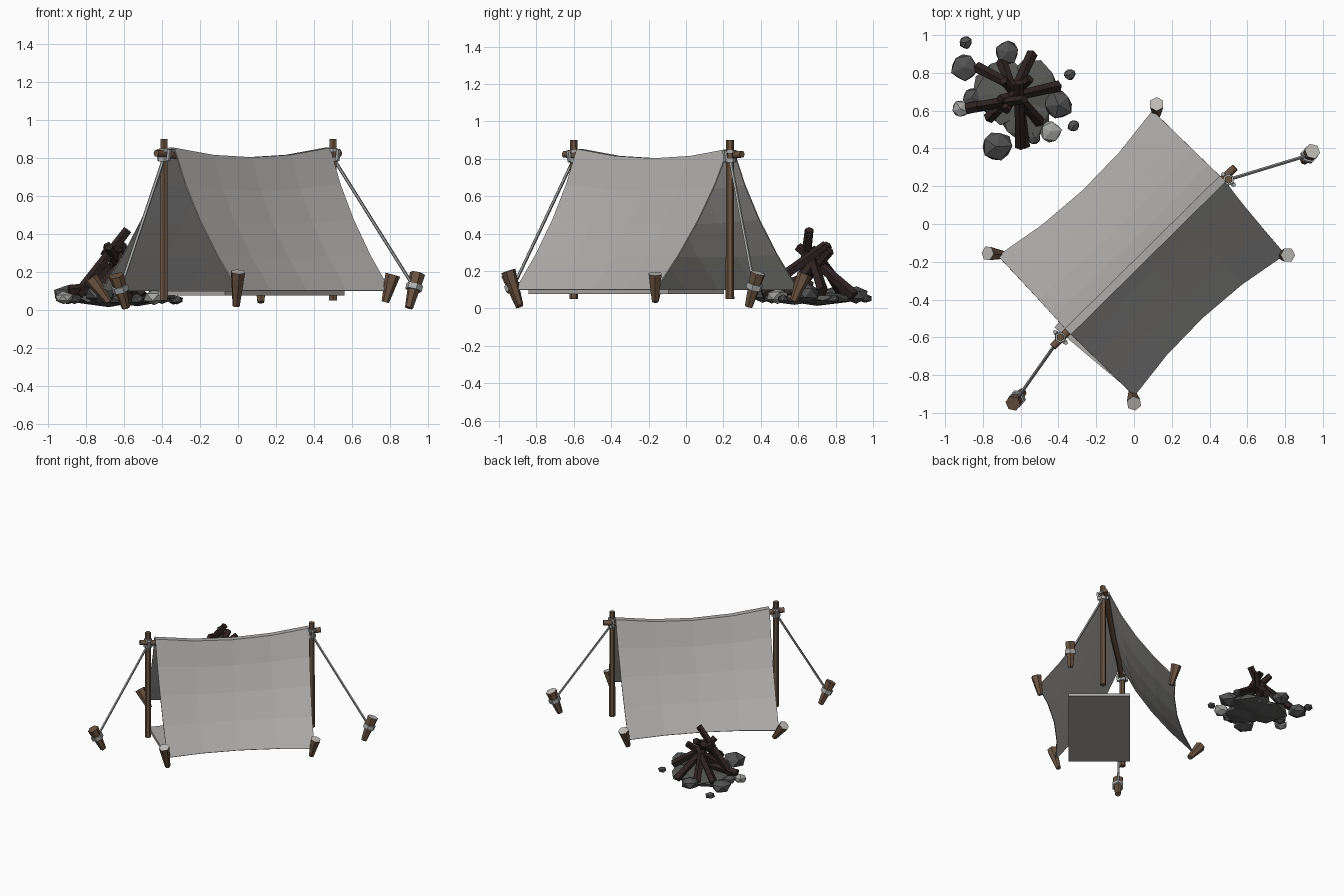
import bpy, bmesh, math, random
from mathutils import Vector, Matrix

if "Cube" in bpy.data.objects:
    bpy.data.objects.remove(bpy.data.objects["Cube"])

random.seed(4)


def material(name, rgb):
    m = bpy.data.materials.new(name)
    m.diffuse_color = (*rgb, 1)
    m.use_nodes = True
    m.node_tree.nodes["Principled BSDF"].inputs["Base Color"].default_value = m.diffuse_color
    return m


CANVAS = material("grey canvas", (0.42, 0.41, 0.40))
WOOD = material("brown wood", (0.15, 0.09, 0.055))
CUT = material("pale cut wood", (0.52, 0.50, 0.47))
ROPE = material("grey rope", (0.42, 0.43, 0.43))
CHAR = material("charred wood", (0.028, 0.017, 0.016))
STONE = material("dark stone", (0.085, 0.085, 0.085))
PALE = material("pale stone", (0.36, 0.36, 0.35))
ASH = material("ash", (0.10, 0.10, 0.097))


def finish(name, bm, *mats):
    me = bpy.data.meshes.new(name)
    bm.to_mesh(me)
    bm.free()
    for m in mats:
        me.materials.append(m)
    ob = bpy.data.objects.new(name, me)
    bpy.context.collection.objects.link(ob)
    return ob


def rod(name, a, b, r1, r2, mat, sides=6, cap=None):
    """Tapered faceted rod from a to b, optional coloured end at b."""
    a, b = Vector(a), Vector(b)
    d = b - a
    bm = bmesh.new()
    bmesh.ops.create_cone(bm, cap_ends=True, segments=sides, radius1=r1, radius2=r2, depth=d.length)
    bm.normal_update()
    if cap:
        for f in bm.faces:
            if f.normal.z > 0.95:
                f.material_index = 1
    rot = d.to_track_quat('Z', 'Y').to_matrix().to_4x4()
    bmesh.ops.transform(bm, matrix=Matrix.Translation((a + b) / 2) @ rot, verts=bm.verts)
    return finish(name, bm, mat, *([cap] if cap else []))


# ---- canvas: two sagging panels meeting at the ridge
R0, R1 = Vector((-.35, -.57, .85)), Vector((.47, .24, .85))
SIDES = [(Vector((-.72, -.17, .10)), Vector((.10, .60, .10))),
         (Vector((0, -.91, .10)), Vector((.80, -.16, .10)))]
NU, NV = 4, 4


def canvas_point(side, u, v):
    ridge = R0.lerp(R1, u)
    bow = 4 * u * (1 - u)
    ridge.z -= .05 * bow
    foot = SIDES[side][0].lerp(SIDES[side][1], u)
    out = Vector((-.707, .707, 0)) * (1 if side == 0 else -1)
    p = ridge.lerp(foot, v)
    return p + out * (.02 * (1 - v) - .055 * 4 * v * (1 - v) * .9 - .055 * bow * v)


bm = bmesh.new()
rows = []
for side, vs in ((0, range(NV, -1, -1)), (1, range(NV + 1))):
    for j in vs:
        rows.append([bm.verts.new(canvas_point(side, i / NU, j / NV)) for i in range(NU + 1)])
for r, s in zip(rows, rows[1:]):
    for i in range(NU):
        bm.faces.new((r[i], s[i], s[i + 1], r[i + 1]))
bmesh.ops.recalc_face_normals(bm, faces=bm.faces)
canvas = finish("tent_canvas", bm, CANVAS)
sol = canvas.modifiers.new("thickness", 'SOLIDIFY')
sol.thickness = .007
sol.offset = 0

# ---- sleeping mat under the canvas
bm = bmesh.new()
bmesh.ops.create_cube(bm, size=1)
bmesh.ops.transform(bm, verts=bm.verts, matrix=Matrix.Translation((.07, -.32, .088))
                    @ Matrix.Rotation(math.radians(50), 4, 'Z') @ Matrix.Diagonal((.98, .46, .024, 1)))
finish("sleeping_mat", bm, CANVAS)

# ---- ridge pole, sagging with the canvas
cu = bpy.data.curves.new("ridge_pole", 'CURVE')
cu.dimensions = '3D'
cu.bevel_depth, cu.bevel_resolution, cu.use_fill_caps = .02, 1, True
pts = [(-.43, -.65, .825), (-.16, -.375, .79), (.06, -.165, .775), (.28, .05, .79), (.535, .30, .825)]
sp = cu.splines.new('POLY')
sp.points.add(len(pts) - 1)
for p, c in zip(sp.points, pts):
    p.co = (*c, 1)
cu.materials.append(WOOD)
bpy.context.collection.objects.link(bpy.data.objects.new("ridge_pole", cu))

# ---- upright poles, guy ropes, lashings and guy pegs
for n, pole, peg_lo, peg_hi, cap in (
        ("front", (-.39, -.60), (-.59, -.89, .01), (-.64, -.95, .18), WOOD),
        ("back", (.50, .235), (.90, .335, .01), (.945, .385, .19), CUT)):
    x, y = pole
    rod(n + "_pole", (x, y, .05), (x, y, .90), .023, .021, WOOD)
    rod(n + "_guy_peg", peg_lo, peg_hi, .022, .042, WOOD, 6, cap)
    lo, hi = Vector(peg_lo), Vector(peg_hi)
    tie = lo.lerp(hi, .6)
    rod(n + "_guy_rope", (x, y, .80), tie, .009, .009, ROPE, 5)
    d = (hi - lo).normalized()
    rod(n + "_peg_lashing", tie - d * .016, tie + d * .016, .045, .046, ROPE)
    rod(n + "_pole_lashing", (x, y, .78), (x, y, .805), .032, .032, ROPE)
    rod(n + "_pole_upper_lashing", (x, y, .83), (x, y, .848), .03, .03, ROPE)
    for s in (-1, 1):
        k = .022 * s
        rod(n + "_cross_lashing", (x + k, y - k, .785), (x + k * 1.3, y - k * 1.3, .845), .012, .012, ROPE, 5)

# ---- corner pegs
for i, (lo, hi) in enumerate((((-.68, -.165, .04), (-.775, -.155, .165)),
                              ((.12, .575, .04), (.12, .635, .185)),
                              ((-.01, -.89, .02), (0, -.95, .20)),
                              ((.775, -.165, .04), (.815, -.165, .185)))):
    rod("corner_peg_%d" % i, lo, hi, .02, .04, WOOD, 6, CUT)


# ---- fire ring stones and ash bed
def stone(name, x, y, z, r, flat, mat):
    bm = bmesh.new()
    bmesh.ops.create_icosphere(bm, subdivisions=1, radius=1)
    for v in bm.verts:
        v.co *= random.uniform(.88, 1.12)
    bmesh.ops.transform(bm, verts=bm.verts, matrix=Matrix.Translation((x, y, z))
                        @ Matrix.Diagonal((r, r, r * flat, 1))
                        @ Matrix.Rotation(random.uniform(0, 6), 4, 'Z'))
    finish(name, bm, mat)


for i, (x, y, r, m) in enumerate((
        (-.90, .83, .078, STONE), (-.89, .96, .036, STONE), (-.67, .91, .068, STONE),
        (-.34, .79, .034, STONE), (-.32, .52, .034, STONE), (-.40, .63, .085, STONE),
        (-.44, .49, .06, PALE), (-.73, .41, .09, STONE), (-.92, .61, .052, PALE),
        (-.53, .82, .035, PALE), (-.86, .67, .05, STONE), (-.53, .46, .04, STONE))):
    stone("fire_stone_%d" % i, x, y, .03 + r * .62, r, .68, m)
for i, (x, y, r) in enumerate(((-.68, .70, .18), (-.53, .72, .16), (-.58, .58, .15))):
    stone("ash_bed_%d" % i, x, y, .055, r, .22, ASH)

# ---- charred logs leaning together
for i, (a, b) in enumerate((
        ((-.84, .62, .08), (-.58, .66, .42)),
        ((-.60, .41, .09), (-.61, .75, .34)),
        ((-.54, .90, .07), (-.68, .60, .33)),
        ((-.83, .83, .09), (-.60, .71, .28)),
        ((-.40, .73, .09), (-.71, .66, .31)),
        ((-.77, .56, .07), (-.55, .77, .31)),
        ((-.50, .54, .07), (-.69, .76, .34)),
        ((-.70, .86, .07), (-.63, .67, .32)),
        ((-.89, .61, .10), (-.62, .66, .13)),
        ((-.58, .41, .07), (-.60, .62, .16)))):
    rod("charred_log_%d" % i, a, b, .031, .025, CHAR, 5)
rod("unburnt_stick", (-.72, .62, .05), (-.52, .74, .07), .02, .02, WOOD, 5)
